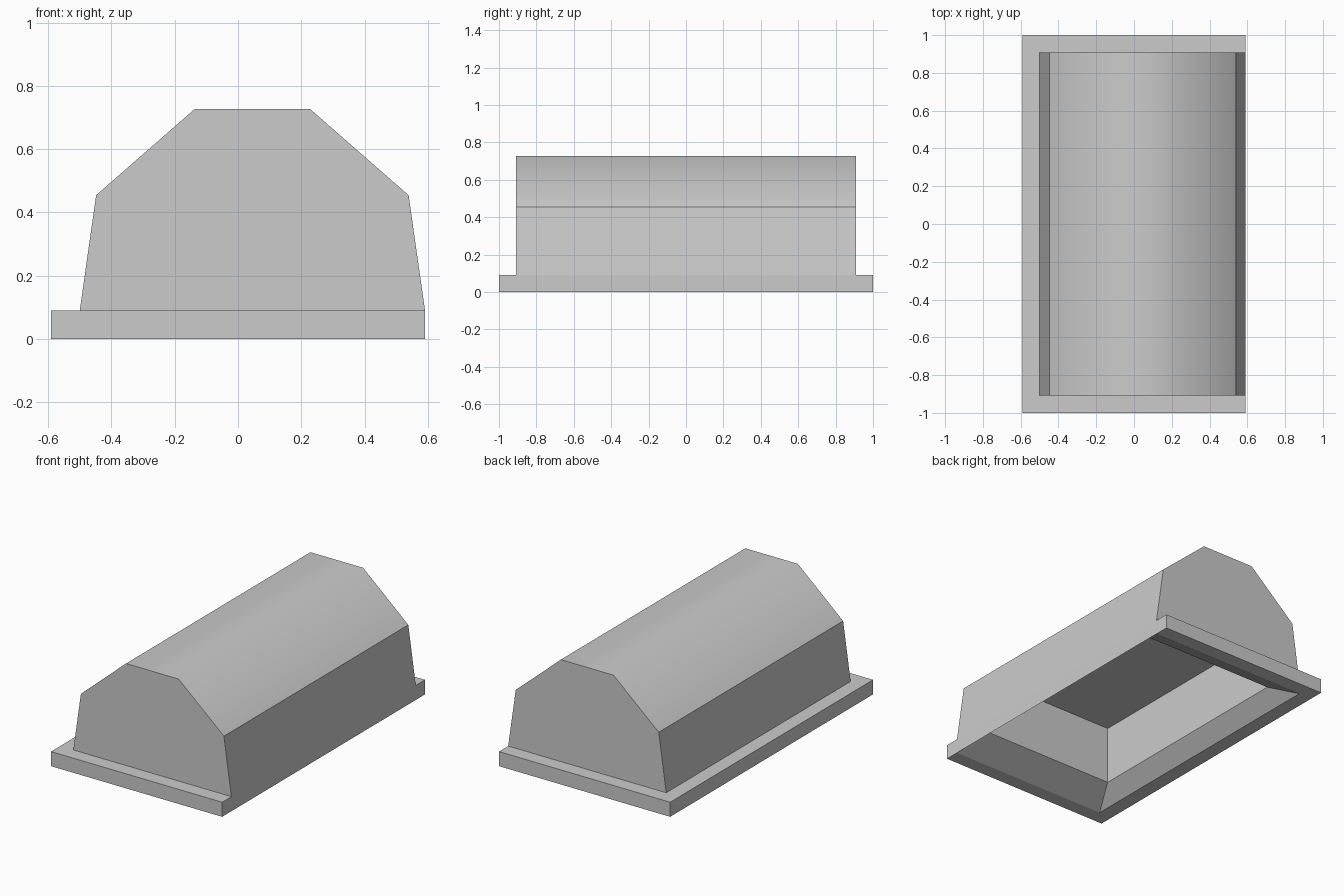
import bpy, bmesh

if "Cube" in bpy.data.objects:
    bpy.data.objects.remove(bpy.data.objects["Cube"])

U = 1 / 11          # design unit
CX = 0.5 * U        # hood is offset so its right side is flush with the base


def finish(bm, name):
    mesh = bpy.data.meshes.new(name)
    bm.to_mesh(mesh)
    bm.free()
    obj = bpy.data.objects.new(name, mesh)
    bpy.context.collection.objects.link(obj)
    return obj


def ring(bm, cx, hx, hy, z):
    return [bm.verts.new((cx + sx * hx, sy * hy, z))
            for sx, sy in ((-1, -1), (1, -1), (1, 1), (-1, 1))]


# Base flange with bevelled recess: rings run from the ceiling down and around
bm = bmesh.new()
rings = [ring(bm, *r) for r in (
    (CX, 5 * U, 8 * U, 5 * U),      # recess ceiling
    (CX, 5 * U, 8 * U, U),          # recess wall foot
    (CX, 6 * U, 10 * U, 0),         # opening rim
    (0, 6.5 * U, 11 * U, 0),        # outer bottom edge
    (0, 6.5 * U, 11 * U, U),        # outer top edge
    (CX, 6 * U, 10 * U, U))]        # foot of the hood
bm.faces.new(rings[0][::-1])
for a, b in zip(rings, rings[1:]):
    for i in range(4):
        j = (i + 1) % 4
        f = bm.faces.new((a[i], a[j], b[j], b[i]))
        if f.calc_area() < 1e-5:    # flush side has no rim
            bm.faces.remove(f)
finish(bm, "base_flange")

# Hood: half profile mirrored, extruded along y, open underneath
half = [(6 * U, U), (5.43 * U, 5 * U), (2 * U, 8 * U)]
profile = [(CX + x, z) for x, z in half] + [(CX - x, z) for x, z in half[::-1]]
bm = bmesh.new()
front, back = [[bm.verts.new((x, y, z)) for x, z in profile]
               for y in (-10 * U, 10 * U)]
bm.faces.new(front)
bm.faces.new(back[::-1])
for i in range(5):
    f = bm.faces.new((front[i], back[i], back[i + 1], front[i + 1]))
    f.smooth = 1 <= i <= 3
# Only the two long crown edges stay soft
for e in bm.edges:
    a, b = (v.co for v in e.verts)
    e.smooth = abs(a.y - b.y) > 1 and a.z > 7 * U
bm.normal_update()
finish(bm, "hood")
